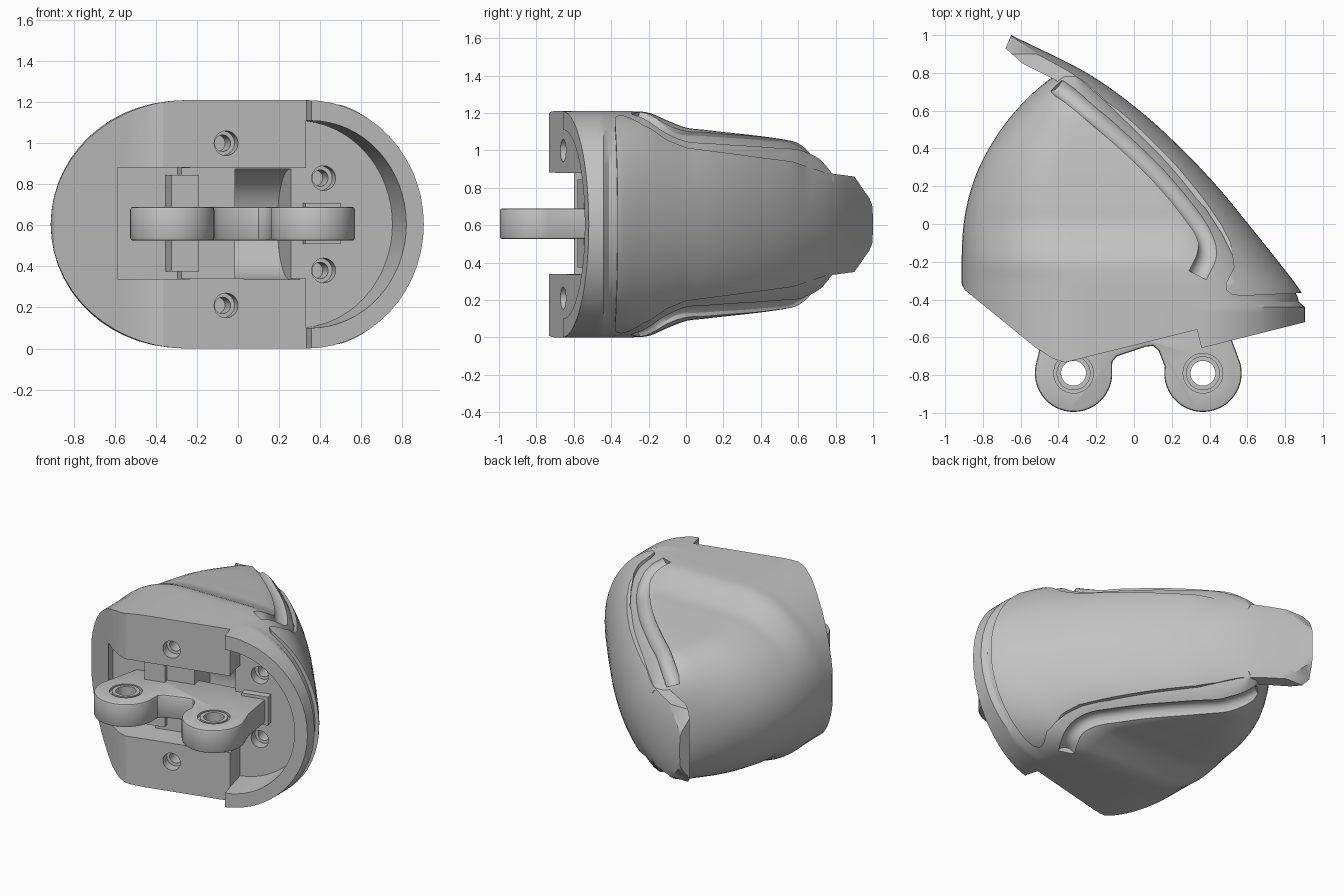
import bpy, bmesh, math
from mathutils import Matrix, Vector

if "Cube" in bpy.data.objects:
    bpy.data.objects.remove(bpy.data.objects["Cube"])

MID = 0.605
TONE = (0.54, 0.54, 0.54, 1)
grey = bpy.data.materials.new("light grey")
grey.use_nodes = True
grey.diffuse_color = TONE
grey.node_tree.nodes["Principled BSDF"].inputs["Base Color"].default_value = TONE


def finish(name, bm):
    bmesh.ops.recalc_face_normals(bm, faces=bm.faces)
    me = bpy.data.meshes.new(name)
    bm.to_mesh(me)
    bm.free()
    me.materials.append(grey)
    ob = bpy.data.objects.new(name, me)
    bpy.context.collection.objects.link(ob)
    return ob


def loft(name, rings):
    """Closed solid through rings of points."""
    bm = bmesh.new()
    rows = [[bm.verts.new(p) for p in ring] for ring in rings]
    n = len(rows[0])
    for a, b in zip(rows, rows[1:]):
        for i in range(n):
            j = (i + 1) % n
            bm.faces.new((a[i], a[j], b[j], b[i]))
    bm.faces.new(rows[0])
    bm.faces.new(rows[-1])
    return finish(name, bm)


def prism(name, pts, lo, hi, mat=Matrix()):
    return loft(name, [[mat @ Vector((a, b, c)) for a, b in pts] for c in (lo, hi)])


def arc(cx, cy, rx, ry, a0, a1, n=32):
    return [(cx + rx * math.cos(math.radians(a0 + (a1 - a0) * i / n)),
             cy + ry * math.sin(math.radians(a0 + (a1 - a0) * i / n))) for i in range(n + 1)]


def rect(x0, x1, y0, y1):
    return [(x0, y0), (x1, y0), (x1, y1), (x0, y1)]


def evaluated(ob):
    dg = bpy.context.evaluated_depsgraph_get()
    return bpy.data.meshes.new_from_object(ob.evaluated_get(dg))


def volume(me):
    bm = bmesh.new()
    bm.from_mesh(me)
    v = bm.calc_volume(signed=True)
    bm.free()
    return v


def boolean(ob, cutter, op="DIFFERENCE", least=0.6):
    """Apply a boolean, trying another solver if the solid collapses."""
    before = volume(ob.data)
    m = ob.modifiers.new("cut", "BOOLEAN")
    m.object, m.operation = cutter, op
    for solver in ("EXACT", "MANIFOLD", "FLOAT"):
        m.solver = solver
        result = evaluated(ob)
        if least < volume(result) / before < 1.01:
            ob.data = result
            break
    ob.modifiers.clear()
    bpy.data.objects.remove(cutter)


def smooth(ob, angle=32):
    bpy.ops.object.select_all(action="DESELECT")
    ob.select_set(True)
    bpy.context.view_layer.objects.active = ob
    bpy.ops.object.shade_smooth_by_angle(angle=math.radians(angle))


def curve_value(table, y):
    """Smooth interpolation through (y, value) stations."""
    if y <= table[0][0]:
        return table[0][1]
    if y >= table[-1][0]:
        return table[-1][1]
    i = max(k for k in range(len(table) - 1) if table[k][0] <= y)

    def slope(k):
        a, b = table[max(k - 1, 0)], table[min(k + 1, len(table) - 1)]
        return (b[1] - a[1]) / (b[0] - a[0])
    (y0, v0), (y1, v1) = table[i], table[i + 1]
    d, t = y1 - y0, (y - y0) / (y1 - y0)
    return (v0 * (1 + 2 * t) * (1 - t) ** 2 + slope(i) * d * t * (1 - t) ** 2
            + v1 * t * t * (3 - 2 * t) + slope(i + 1) * d * t * t * (t - 1))


# Hull stations along y: sides, side radii and half height
LEFT = [(-.5, -.91), (-.1, -.91), (.1, -.885), (.3, -.82), (.5, -.705), (.65, -.58), (.75, -.47), (.79, -.41)]
RIGHT = [(-.42, .905), (-.36, .885), (-.2, .765), (0, .605), (.2, .44), (.4, .25), (.6, .03), (.8, -.25), (1, -.65)]
R_LEFT = [(-.3, .66), (0, .55), (.3, .45), (.55, .36), (.7, .18), (.79, .05)]
R_RIGHT = [(-.36, .57), (-.22, .51), (0, .39), (.3, .34), (.55, .32), (.7, .2), (.79, .05)]
HALF = [(-.3, .605), (-.2, .597), (-.1, .555), (0, .517), (.1, .505), (.57, .445), (.65, .4), (.72, .345), (.79, .26)]
INSET = .03


def hull(name, y0, y1, is_shell):
    rings = []
    steps = 64
    for s in range(steps + 1):
        y = y0 + (y1 - y0) * s / steps
        le, ri = curve_value(LEFT, y), curve_value(RIGHT, y)
        al, ar, h = curve_value(R_LEFT, y), curve_value(R_RIGHT, y), curve_value(HALF, y)
        if is_shell:
            ar, h = max(ar, .34), max(h, .4) + .01
            al, le = .3, min(le, ri - ar) - .5
        elif y > -.43:
            ri -= INSET
        al = min(al, ri - ar - .02 - le)
        pts = arc(ri - ar, MID, ar, h, -90, 90, 28) + arc(le + al, MID, al, h, 90, 270, 28)
        rings.append([(x, y, z) for x, z in pts])
    return loft(name, rings)


# Tilted front frame: (along the face, depth into the body, height)
FRONT = Matrix.Translation((.33, -.56, 0)) @ Matrix.Rotation(math.radians(14), 4, "Z")
DEPTH = FRONT @ Matrix.Rotation(math.radians(90), 4, "X")
SIDE = Matrix(((0, 0, 1, 0), (1, 0, 0, 0), (0, 1, 0, 0), (0, 0, 0, 1)))
body = hull("main_body", -1, .79, False)


def carve(pts, lo, hi, mat=FRONT):
    boolean(body, prism("cutter", pts, lo, hi, mat))


def drill(u, z, r, d0, d1):
    carve(arc(u, z, r, r, 0, 345, 23), -d1, -d0, DEPTH)


# Front faces and slanted cheek
carve([(-2, -1), (2, -1), (2, -.1), (.003, -.1), (.003, 0), (-2, 0)], -1, 2)
carve([(-1.2, -.1), (-.93, -.29), (-.895, -.35), (-.52, -.655), (-.43, -.712), (-.36, -.735),
       (-.36, -1.4), (-1.2, -1.4)], -1, 2, Matrix())

# Round recess, channel, cheek pocket and rounded deep window
FLOOR = .18
RECESS = arc(0, MID, .48, .505, -90, 90)
carve(RECESS, -FLOOR, .5, DEPTH)
carve(rect(-.75, .02, -.5, FLOOR - .001), .34, .88)
carve(rect(-.9, -.58, -.52, .26), .339, .881)
carve([(-.5, MID - .269)] + arc(.2, MID, .25, .269, -90, 90, 20) + [(-.5, MID + .269)],
      -.31, -.03, FRONT @ SIDE)

# Screw holes, mirrored about mid height
for side in (-1, 1):
    for u, dz, d in ((-.4, .395, 0), (.135, .225, FLOOR)):
        drill(u, MID + side * dz, .06, d - .05, d + .07)
        drill(u, MID + side * dz, .04, d + .03, d + .18)

# Grooves beside the outer shell, top and bottom
PATH = [(-.42, .75), (-.28, .64), (-.08, .47), (.12, .28), (.29, .08), (.38, -.06), (.39, -.16), (.34, -.27)]
STEPS = 36
path_x = [(i, p[0]) for i, p in enumerate(PATH)]
path_y = [(i, p[1]) for i, p in enumerate(PATH)]
for side in (-1, 1):
    centres = []
    for s in range(STEPS + 1):
        t = s * (len(PATH) - 1) / STEPS
        x, y = curve_value(path_x, t), curve_value(path_y, t)
        ar = curve_value(R_RIGHT, y)
        k = (x - curve_value(RIGHT, y) + INSET + ar) / ar
        h = curve_value(HALF, y) * math.sqrt(max(.2, 1 - max(k, 0) ** 2))
        centres.append(Vector((x, y, MID + side * (h + .01))))
    rings = []
    for i, c in enumerate(centres):
        along = (centres[min(i + 1, STEPS)] - centres[max(i - 1, 0)]).normalized()
        across = along.cross(Vector((0, 0, 1))).normalized()
        rings.append([c + across * a + across.cross(along) * b for a, b in arc(0, 0, .055, .05, 0, 330, 11)])
    boolean(body, loft("cutter", rings))
smooth(body)

# Outer shell: hull trimmed by its plan outline and its side outline
shell = hull("outer_shell", -.5, 1, True)
plan = [(-.43, .77), (-.25, .66), (0, .47), (.2, .28), (.38, .08), (.47, -.06), (.52, -.16), (.53, -.23),
        (.49, -.31), (.49, -.35), (.52, -.375), (.58, -.38), (1.1, -.355), (1.1, 1.2),
        (-.6, 1.2), (-.65, 1), (-.68, .93), (-.59, .85)]
boolean(shell, prism("cutter", plan, -1, 2), "INTERSECT", .01)
half = [(-.3, .57), (-.2, .52), (-.1, .45), (0, .41), (.57, .335), (.75, .275), (.9, .255), (.98, .14), (1.01, .07)]
outline = [(-1, -.2), (-1, 1.4)] + [(y, MID + h) for y, h in half] + [(y, MID - h) for y, h in reversed(half)]
boolean(shell, prism("cutter", outline, -2, 2, SIDE), "INTERSECT", .01)
boolean(shell, prism("cutter", RECESS, -FLOOR - .001, .5, DEPTH))
smooth(shell)

# Hinge arm with two lugs
LUGS = (-.32, .365)
LUG_Y = -.79
profile = ([(-.45, -.45)] + arc(LUGS[0], LUG_Y, .205, .205, 165, 365, 28)
           + [(-.115, -.73), (-.09, -.7), (.06, -.65), (.1, -.645), (.13, -.67)]
           + arc(LUGS[1], LUG_Y, .205, .205, 170, 375, 28) + [(.52, -.62), (.47, -.3)])
hinge = prism("hinge_arm", profile, .525, .69)
bev = hinge.modifiers.new("bevel", "BEVEL")
bev.width, bev.segments, bev.limit_method = .014, 2, "ANGLE"
bev.angle_limit = math.radians(50)
hinge.data = evaluated(hinge)
hinge.modifiers.clear()
for x in LUGS:
    boolean(hinge, prism("cutter", arc(x, LUG_Y, .105, .105, 0, 350, 35), 0, 1))
smooth(hinge)

# Bushings in the lugs, each in a slightly sunken seat
for label, x in zip(("right", "left"), LUGS):
    for part, r, inner, sink in (("bushing", .09, .066, 0), ("bushing_seat", .106, .085, .02)):
        ring = prism(label + "_" + part, arc(x, LUG_Y, r, r, 0, 350, 35), .525 + sink, .69 - sink)
        boolean(ring, prism("cutter", arc(x, LUG_Y, inner, inner, 0, 350, 35), 0, 1), least=.1)
        smooth(ring)

# Pad and bracket that hold the hinge in the channel
prism("hinge_pad", rect(-.64, -.5, .14, .3), .375, .845, FRONT)
prism("hinge_bracket", rect(.03, .21, .13, .25), .51, .71, FRONT)
